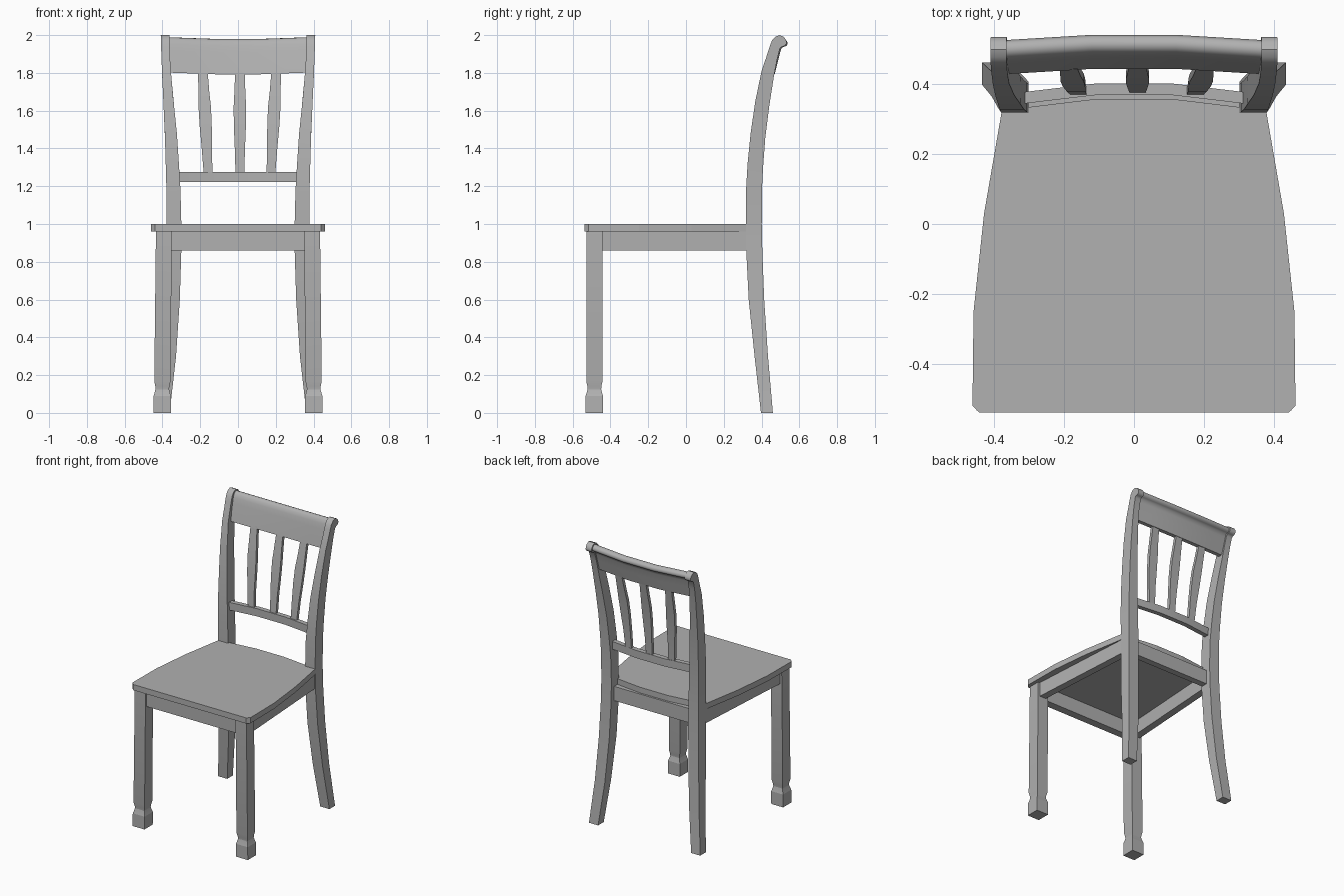
import bpy, bmesh, math

if "Cube" in bpy.data.objects:
    bpy.data.objects.remove(bpy.data.objects["Cube"])

# One mid-grey paint for the whole chair
paint = bpy.data.materials.new("grey_paint")
paint.diffuse_color = (0.44, 0.44, 0.44, 1)
paint.use_nodes = True
paint.node_tree.nodes["Principled BSDF"].inputs["Base Color"].default_value = paint.diffuse_color


def loft(name, sections, smooth=40):
    """Skin a list of equal-length point rings and cap both ends."""
    bm = bmesh.new()
    rings = [[bm.verts.new(p) for p in s] for s in sections]
    n = len(rings[0])
    for a, b in zip(rings, rings[1:]):
        for i in range(n):
            j = (i + 1) % n
            bm.faces.new((a[i], a[j], b[j], b[i]))
    bm.faces.new(rings[0])
    bm.faces.new(rings[-1])
    bmesh.ops.recalc_face_normals(bm, faces=bm.faces)
    mesh = bpy.data.meshes.new(name)
    bm.to_mesh(mesh)
    bm.free()
    mesh.materials.append(paint)
    ob = bpy.data.objects.new(name, mesh)
    bpy.context.collection.objects.link(ob)
    if smooth:
        bpy.ops.object.select_all(action='DESELECT')
        ob.select_set(True)
        bpy.context.view_layer.objects.active = ob
        bpy.ops.object.shade_smooth_by_angle(angle=math.radians(smooth))
    return ob


def rect(x0, x1, y0, y1, z):
    return [(x0, y0, z), (x1, y0, z), (x1, y1, z), (x0, y1, z)]


def prism(name, outline, z0, z1):
    return loft(name, [[(x, y, z) for x, y in outline] for z in (z0, z1)], 0)


def lerp(table, t):
    """Piecewise linear lookup in (t, value) pairs."""
    for (a, u), (b, v) in zip(table, table[1:]):
        if t <= b:
            return u + (v - u) * (t - a) / (b - a)
    return table[-1][1]


def mirrored(half):
    return half + [(-x, y) for x, y in reversed(half)]


# Seat board: tapered to the back, clipped front corners, bowed back edge
prism("seat", mirrored([(0.44, -0.537), (0.46, -0.517), (0.457, -0.25), (0.427, 0.03),
                        (0.376, 0.325), (0.30, 0.333), (0.11, 0.356)]), 0.96, 1.0)

# Aprons under the seat
prism("front_apron", mirrored([(0.38, -0.515), (0.38, -0.46)]), 0.86, 0.96)
prism("back_apron", mirrored([(0.33, 0.325), (0.33, 0.37)]), 0.86, 0.96)

# Rear post: front edge and back edge points (y, z) paired, ending in a scroll
post = [((.397, 0), (.460, 0)), ((.363, .3), (.434, .3)), ((.332, .6), (.414, .6)),
        ((.319, .86), (.404, .86)), ((.318, 1.0), (.401, 1.0)), ((.318, 1.18), (.402, 1.18)),
        ((.326, 1.32), (.408, 1.3)), ((.342, 1.48), (.420, 1.46)), ((.367, 1.65), (.440, 1.62)),
        ((.400, 1.81), (.465, 1.78)), ((.424, 1.88), (.482, 1.87)), ((.443, 1.94), (.497, 1.928)),
        ((.455, 1.972), (.503, 1.936)), ((.475, 1.993), (.511, 1.940)),
        ((.497, 2.0), (.520, 1.942)), ((.518, 1.990), (.530, 1.950)), ((.529, 1.975), (.533, 1.962))]
inner = [(0, .362), (.3, .328), (.6, .308), (.86, .30), (1.0, .30), (1.2, .305),
         (1.5, .325), (1.75, .352), (1.9, .361), (2.0, .363)]
outer = [(0, .433), (.3, .405), (.6, .388), (.86, .379), (1.0, .378), (1.2, .379),
         (1.5, .388), (1.75, .400), (1.9, .406), (2.0, .409)]

# Front leg with a necked foot: (z, half width)
leg = [(0, .046), (.09, .046), (.105, .041), (.125, .036), (.14, .037), (.168, .043), (.96, .042)]

for side, s in (("right", 1), ("left", -1)):
    loft(f"rear_leg_post_{side}",
         [[(s * lerp(inner, f[1]), *f), (s * lerp(outer, f[1]), *f),
           (s * lerp(outer, b[1]), *b), (s * lerp(inner, b[1]), *b)] for f, b in post])
    rings = []
    for z, w in leg:
        cx = s * (0.402 - 0.01 * z)
        rings.append(rect(cx - w, cx + w, -0.485 - w, -0.485 + w, z))
    loft(f"front_leg_{side}", rings, 15)
    prism(f"side_apron_{side}", [(s * .422, -.46), (s * .372, .34), (s * .322, .34),
                                 (s * .372, -.46)], 0.86, 0.96)

# Lower back rail, bowed backwards
rail = [(-.33, .341), (-.11, .367), (.11, .367), (.33, .341)]
loft("lower_back_rail", [[(x, y, 1.222), (x, y + .033, 1.222), (x, y + .033, 1.276), (x, y, 1.276)]
                         for x, y in rail])

# Crest rail: rolled-top profile swept across the back
crest = [(.443, 1.792), (.459, 1.86), (.472, 1.91), (.481, 1.945), (.491, 1.967), (.503, 1.978),
         (.518, 1.979), (.532, 1.972), (.540, 1.958), (.535, 1.944), (.522, 1.938), (.508, 1.932),
         (.500, 1.91), (.488, 1.86), (.471, 1.792)]
rings = []
for x in (-.38, -.25, -.12, .12, .25, .38):
    t = max(0, abs(x) - .1) / .28
    rings.append([(x, y - .017 * t, z + .010 * t) for y, z in crest])
loft("crest_rail", rings, 50)

# Slats: (z, front y, half width, sideways lean)
slat = [(1.26, .374, .023, .160), (1.4, .384, .027, .167), (1.52, .398, .032, .173),
        (1.62, .412, .033, .178), (1.7, .427, .029, .183), (1.81, .448, .025, .188)]
for name, s, shift in (("left", -1, .002), ("middle", 0, .010), ("right", 1, .014)):
    dy = -.006 * abs(s)
    loft(f"slat_{name}", [rect(s * c + shift - w, s * c + shift + w, y + dy, y + dy + .022, z)
                          for z, y, w, c in slat])
